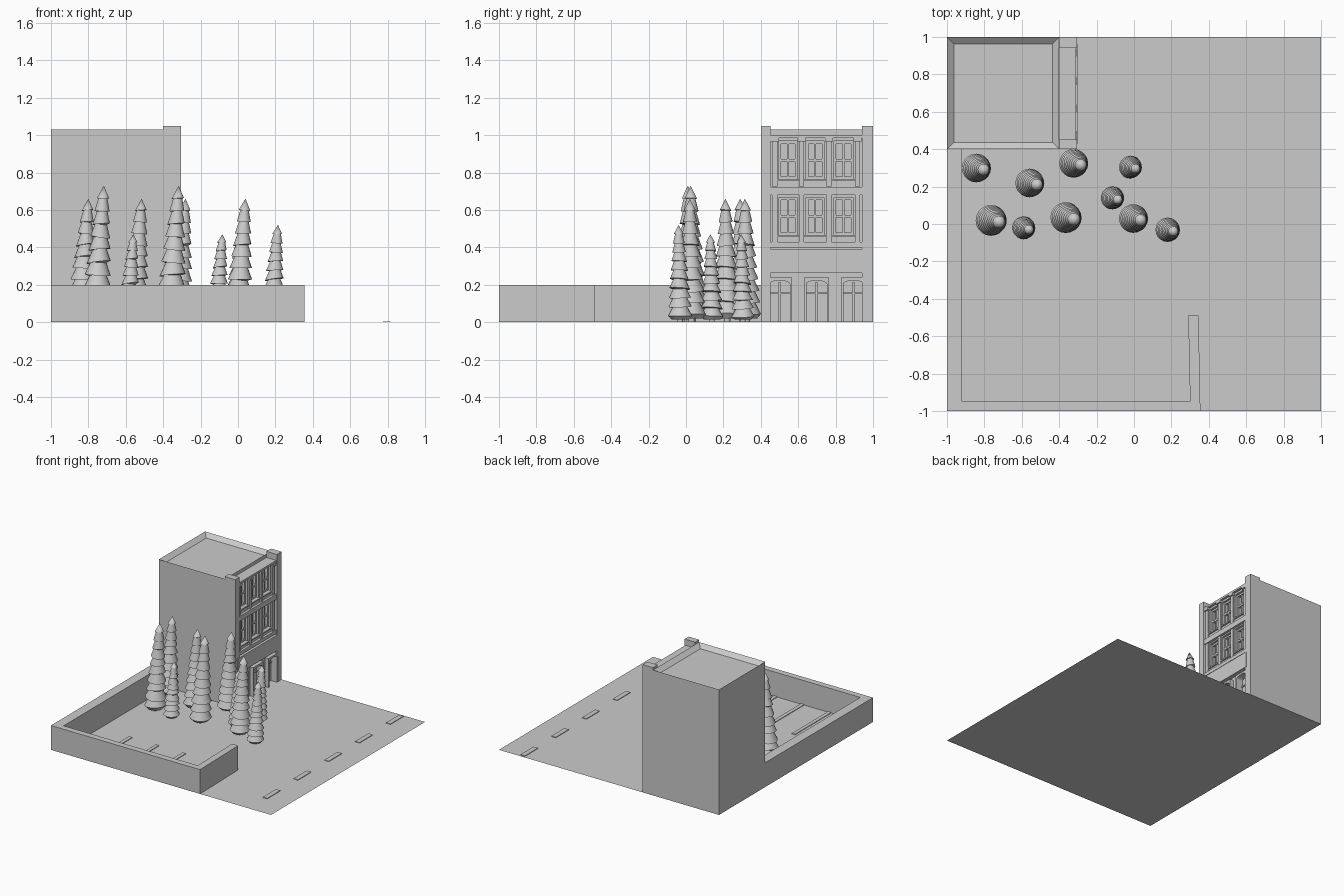
import bpy, bmesh, math, random
from mathutils import Vector, Matrix

if "Cube" in bpy.data.objects:
    bpy.data.objects.remove(bpy.data.objects["Cube"])

GREY = (0.6, 0.6, 0.6, 1)
mat = bpy.data.materials.new("plain_grey")
mat.use_nodes = True
mat.diffuse_color = GREY
mat.node_tree.nodes["Principled BSDF"].inputs["Base Color"].default_value = GREY


def finish(name, bm, fix=True):
    if fix:
        bmesh.ops.recalc_face_normals(bm, faces=bm.faces)
    me = bpy.data.meshes.new(name)
    bm.to_mesh(me)
    bm.free()
    me.materials.append(mat)
    ob = bpy.data.objects.new(name, me)
    bpy.context.collection.objects.link(ob)
    return ob


def prism(name, points, offset):
    """Extrude a flat outline along an offset."""
    bm = bmesh.new()
    face = bm.faces.new([bm.verts.new(p) for p in points])
    new = bmesh.ops.extrude_face_region(bm, geom=[face])["geom"]
    bmesh.ops.translate(bm, vec=offset, verts=[v for v in new if isinstance(v, bmesh.types.BMVert)])
    return finish(name, bm)


def box(name, x, y, z):
    return prism(name, [(x[0], y[0], z[0]), (x[1], y[0], z[0]), (x[1], y[1], z[0]), (x[0], y[1], z[0])],
                 (0, 0, z[1] - z[0]))


def cut(target, cutter):
    mod = target.modifiers.new("opening", "BOOLEAN")
    mod.object = cutter
    mod.solver = "EXACT"
    cutter.hide_render = True
    cutter.hide_set(True)
    cutter.display_type = "WIRE"


# Ground sheet
bm = bmesh.new()
bmesh.ops.create_grid(bm, x_segments=1, y_segments=1, size=1)
finish("ground", bm, False)

# Yard wall: one outline running round three sides
outline = [(-1, 0.4), (-1, -1), (0.355, -1), (0.345, -0.49), (0.29, -0.49), (0.3, -0.95), (-0.92, -0.95), (-0.92, 0.4)]
prism("yard_wall", [(x, y, 0) for x, y in outline], (0, 0, 0.2))

# Painted road dashes and parking lines
for i in range(5):
    y = -0.7 + 0.4 * i
    box("road_dash", (0.775, 0.815), (y - 0.085, y + 0.085), (0, 0.005))
for i in range(4):
    x = -0.64 + 0.245 * i
    box("parking_line", (x - 0.015, x + 0.015), (-0.95, -0.48), (0, 0.005))

# Building body with a sunken roof
body = box("building_body", (-1, -0.4), (0.4, 1), (0, 1.03))
bm = bmesh.new()
bm.from_mesh(body.data)
bm.faces.ensure_lookup_table()
top = max(bm.faces, key=lambda f: f.calc_center_median().z)
bmesh.ops.inset_individual(bm, faces=[top], thickness=0.052)
bmesh.ops.translate(bm, vec=(0, 0, -0.03), verts=top.verts)
bm.to_mesh(body.data)
bm.free()

# Corner pilasters
for y in ((0.4, 0.452), (0.94, 1)):
    box("corner_pilaster", (-0.4, -0.305), y, (0, 1.05))

# Upper facade: back panel, piers between windows, and ledges
SPAN = (0.452, 0.94)
WINDOWS = ((0.497, 0.594), (0.642, 0.738), (0.791, 0.893))
FLOORS = ((0.465, 0.668), (0.765, 0.968))
box("window_back_wall", (-0.4, -0.37), SPAN, (0.26, 1.0))
edges = [SPAN[0]] + [e for w in WINDOWS for e in w] + [SPAN[1]]
for low, high in zip(edges[::2], edges[1::2]):
    box("window_pier", (-0.37, -0.33), (low, high), (0.4, 0.985))
    mid = (low + high) / 2
    for z in (0.455, 0.755):
        box("pier_strip", (-0.33, -0.318), (mid - 0.014, mid + 0.014), (z - 0.03, z + 0.225))
    box("cornice_bracket", (-0.33, -0.307), (mid - 0.022, mid + 0.022), (0.965, 0.985))
for z in ((0.4, 0.465), (0.668, 0.765), (0.968, 0.985)):
    box("spandrel", (-0.37, -0.33), SPAN, z)
for z in ((0.4, 0.428), (0.679, 0.722), (0.984, 1.0)):
    box("ledge", (-0.37, -0.31), SPAN, z)

# Window frames and glazing bars
for y0, y1 in WINDOWS:
    for z0, z1 in FLOORS:
        yc, zc = (y0 + y1) / 2, (z0 + z1) / 2
        for y in (y0 + 0.006, yc, y1 - 0.006):
            box("window_bar", (-0.37, -0.35), (y - 0.006, y + 0.006), (z0, z1))
        for z in (z0 + 0.007, zc, z1 - 0.007):
            box("window_rail", (-0.37, -0.348), (y0, y1), (z - 0.007, z + 0.007))
        box("window_sill", (-0.34, -0.318), (y0 - 0.008, y1 + 0.008), (z0 - 0.01, z0))

# Shop front: sign panel and three arched doorways
box("shop_front", (-0.4, -0.335), SPAN, (0, 0.4))
shop = bpy.context.collection.objects["shop_front"]
box("sign_panel", (-0.36, -0.301), (0.428, 0.952), (0.262, 0.39))
for yc in (0.5, 0.698, 0.896):
    surround = box("door_surround", (-0.335, -0.303), (yc - 0.067, yc + 0.067), (0, 0.238))
    arch = [(-0.36, yc - 0.055, -0.1), (-0.36, yc + 0.055, -0.1)]
    for i in range(9):
        t = math.pi * i / 8
        arch.append((-0.36, yc + 0.055 * math.cos(t), 0.203 + 0.02 * math.sin(t)))
    opening = prism("door_opening", arch, (0.1, 0, 0))
    cut(surround, opening)
    cut(shop, opening)
    box("door_middle_rail", (-0.362, -0.35), (yc - 0.006, yc + 0.006), (0, 0.215))
    box("door_cross_rail", (-0.362, -0.35), (yc - 0.055, yc + 0.055), (0.15, 0.16))


# Conifers: stacked, slightly tilted skirts on a leaning stem
def conifer(x, y, height, radius, seed):
    rng = random.Random(seed)
    bm = bmesh.new()
    sides, tiers = 20, 10
    rings = [(0.0, 0.22, 0), (0.035, 0.22, 0), (0.03, 0.72, 0)]
    for i in range(tiers):
        f = i / tiers
        r = 1 - 0.68 * f ** 1.25
        z = 0.065 + 0.935 * f
        tilt = rng.uniform(-0.16, 0.16)
        rings.append((z, r, tilt))
        if i < tiers - 1:
            rings.append((z + 0.094, r * 0.6, tilt))
    prev = None
    for z, r, tilt in rings:
        lean = Vector((x + (z - 0.35) * 0.05 * height / 0.73, y - 0.01 * z, z * height))
        rot = Matrix.Rotation(tilt, 3, "Y") @ Matrix.Rotation(tilt * 0.6, 3, "X")
        loop = []
        for k in range(sides):
            a = 2 * math.pi * k / sides
            loop.append(bm.verts.new(lean + rot @ Vector((math.cos(a), math.sin(a), 0)) * r * radius))
        if prev:
            for k in range(sides):
                n = (k + 1) % sides
                bm.faces.new((prev[k], prev[n], loop[n], loop[k]))
        else:
            bm.faces.new(loop[::-1])
        prev = loop
    tip = bm.verts.new((x + 0.033 * height / 0.73, y - 0.01, height))
    for k in range(sides):
        bm.faces.new((prev[k], prev[(k + 1) % sides], tip))
    ob = finish("conifer", bm)
    bpy.ops.object.select_all(action="DESELECT")
    ob.select_set(True)
    bpy.context.view_layer.objects.active = ob
    bpy.ops.object.shade_smooth_by_angle(angle=math.radians(40))


TREES = [(-0.83, 0.3, 0.66), (-0.545, 0.22, 0.66), (-0.31, 0.325, 0.66), (-0.01, 0.305, 0.47),
         (-0.105, 0.14, 0.47), (-0.75, 0.02, 0.73), (-0.58, -0.02, 0.47), (-0.35, 0.035, 0.73),
         (0.01, 0.03, 0.66), (0.19, -0.03, 0.52)]
for i, (x, y, h) in enumerate(TREES):
    conifer(x, y, h, 0.022 + 0.083 * h, i + 3)
